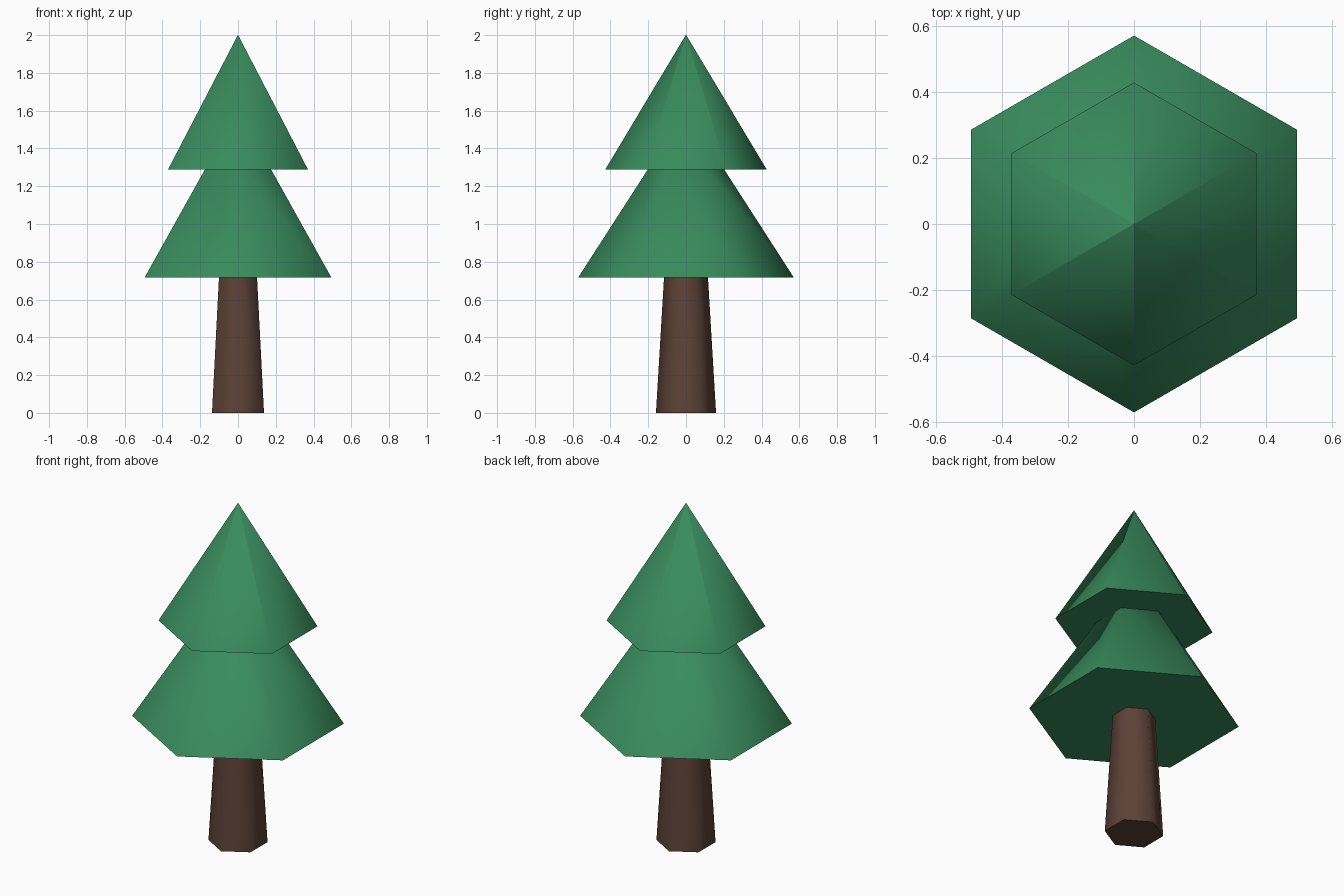
import bpy
import math

if "Cube" in bpy.data.objects:
    bpy.data.objects.remove(bpy.data.objects["Cube"])


def material(name, color):
    mat = bpy.data.materials.new(name)
    mat.diffuse_color = color
    mat.use_nodes = True
    mat.node_tree.nodes["Principled BSDF"].inputs["Base Color"].default_value = mat.diffuse_color
    return mat


def hex_frustum(name, z0, z1, r0, r1, mat):
    """Six-sided tapered solid with corners on the y axis."""
    bpy.ops.mesh.primitive_cone_add(vertices=6, radius1=r0, radius2=r1,
                                    depth=z1 - z0, location=(0, 0, (z0 + z1) / 2))
    obj = bpy.context.object
    obj.name = name
    obj.data.materials.append(mat)
    # Soft sides, crisp base rims
    bpy.ops.object.shade_smooth_by_angle(angle=math.radians(65))
    return obj


bark = material("bark", (0.107, 0.054, 0.038, 1))
needles = material("needles", (0.04, 0.26, 0.11, 1))

# Trunk, its top tucked into the foliage
hex_frustum("trunk", 0.0, 0.74, 0.159, 0.115, bark)

# Lower foliage, its top tucked into the upper tier
hex_frustum("lower_foliage", 0.718, 1.32, 0.57, 0.182, needles)

# Upper foliage; the tiny tip ring keeps the side shading clean up to the point
hex_frustum("upper_foliage", 1.288, 2.0, 0.428, 0.001, needles)
